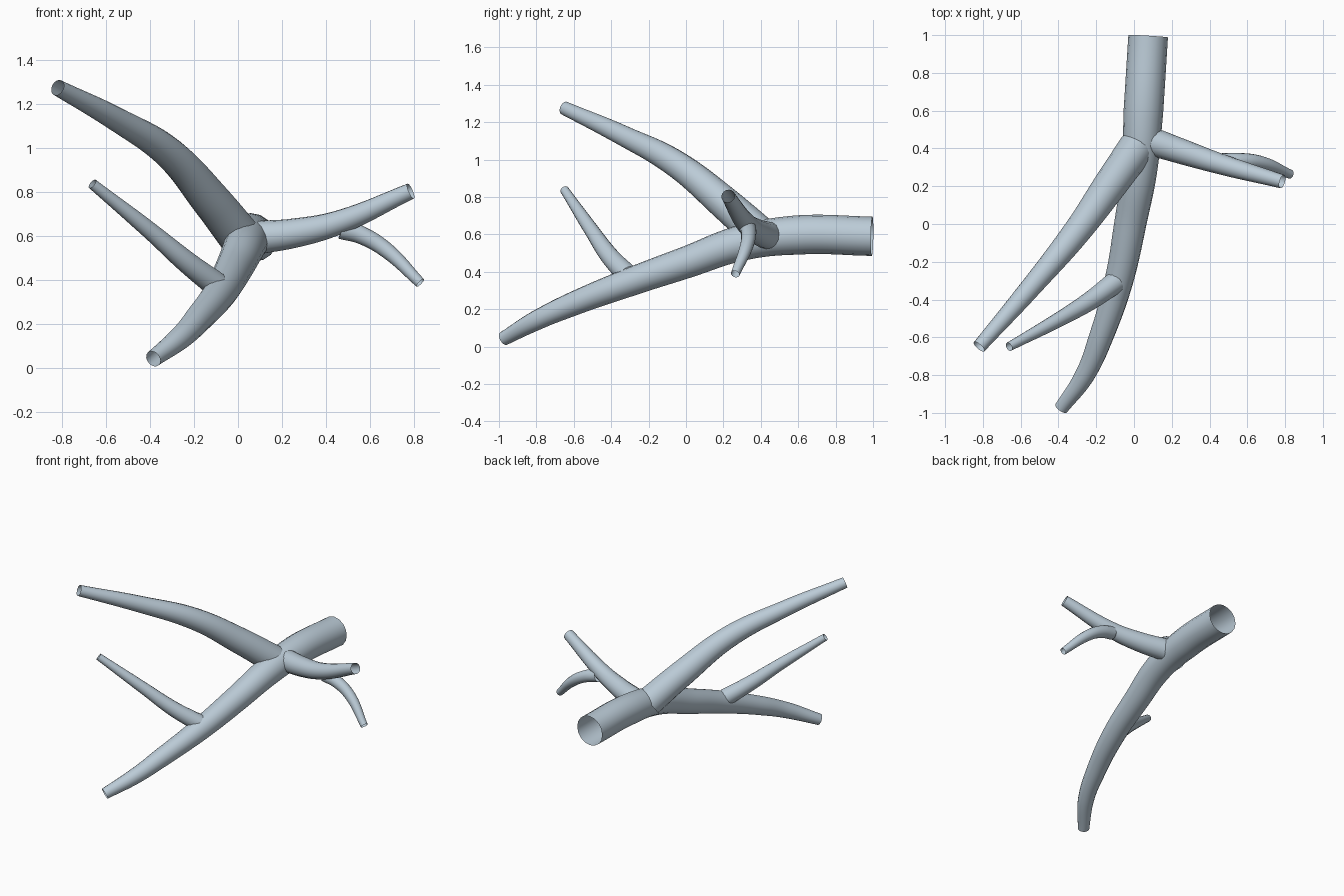
import bpy

cube = bpy.data.objects.get("Cube")
if cube:
    bpy.data.objects.remove(cube, do_unlink=True)

mat = bpy.data.materials.new("pale_blue_grey")
mat.use_nodes = True
colour = (0.50, 0.60, 0.68, 1)
mat.diffuse_color = colour
mat.node_tree.nodes["Principled BSDF"].inputs["Base Color"].default_value = colour


def tube(name, points):
    """Open, tapered smooth tube through (x, y, z, radius) points."""
    curve = bpy.data.curves.new(name, "CURVE")
    curve.dimensions = "3D"
    curve.bevel_depth = 1.0
    curve.bevel_resolution = 6
    curve.resolution_u = 10
    curve.use_fill_caps = False
    spline = curve.splines.new("BEZIER")
    spline.bezier_points.add(len(points) - 1)
    for bp, (x, y, z, r) in zip(spline.bezier_points, points):
        bp.co = (x, y, z)
        bp.radius = r
        bp.handle_left_type = bp.handle_right_type = "AUTO"
    curve.materials.append(mat)
    obj = bpy.data.objects.new(name, curve)
    bpy.context.collection.objects.link(obj)
    # Turn the curve into a smooth mesh
    bpy.ops.object.select_all(action="DESELECT")
    obj.select_set(True)
    bpy.context.view_layer.objects.active = obj
    bpy.ops.object.convert(target="MESH")
    bpy.ops.object.shade_smooth()


# Main trunk, from the wide back opening to the narrow front tip
tube("trunk", [
    (0.075, 0.995, 0.59, 0.105), (0.05, 0.6, 0.597, 0.105),
    (0.03, 0.3, 0.555, 0.095), (-0.02, 0.0, 0.45, 0.085),
    (-0.08, -0.3, 0.345, 0.076), (-0.175, -0.6, 0.23, 0.064),
    (-0.26, -0.8, 0.14, 0.053), (-0.385, -0.975, 0.043, 0.038)])

# Large branch rising to the right
tube("upper_right_branch", [
    (0.015, 0.405, 0.59, 0.097), (-0.12, 0.215, 0.76, 0.089),
    (-0.31, -0.05, 0.975, 0.073), (-0.55, -0.34, 1.13, 0.055),
    (-0.82, -0.65, 1.275, 0.037)])

# Branch reaching out to the left
tube("left_branch", [
    (0.1, 0.435, 0.595, 0.075), (0.25, 0.385, 0.613, 0.067),
    (0.45, 0.32, 0.66, 0.055), (0.785, 0.225, 0.805, 0.037)])

# Drooping twig under the left branch
tube("left_twig", [
    (0.47, 0.33, 0.632, 0.045), (0.56, 0.335, 0.605, 0.041),
    (0.67, 0.325, 0.54, 0.036), (0.828, 0.263, 0.388, 0.024)])

# Thin branch off the front half of the trunk
tube("lower_right_branch", [
    (-0.1, -0.31, 0.38, 0.058), (-0.23, -0.405, 0.48, 0.05),
    (-0.4, -0.507, 0.625, 0.039), (-0.662, -0.65, 0.838, 0.024)])
